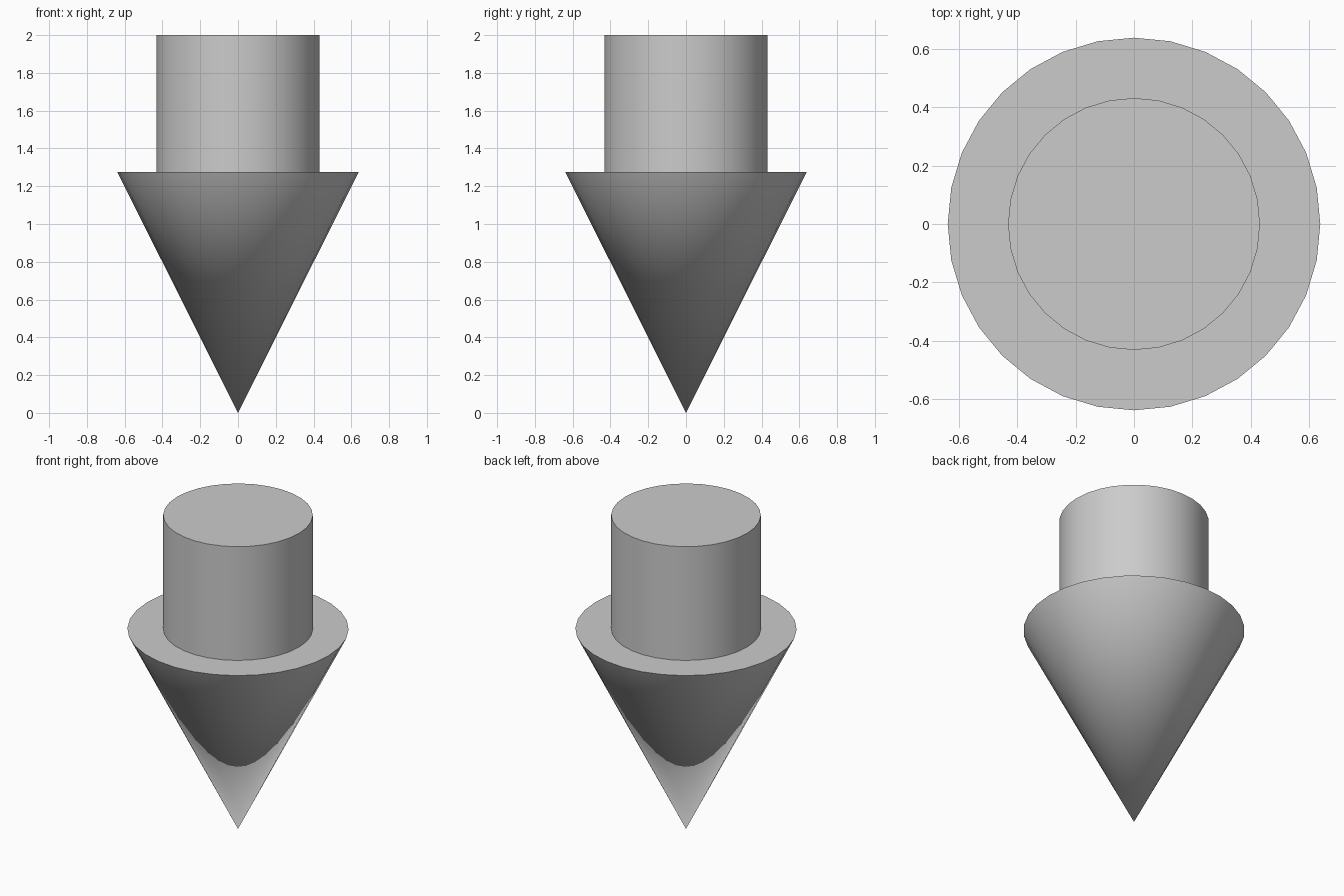
import bpy
import math

if "Cube" in bpy.data.objects:
    bpy.data.objects.remove(bpy.data.objects["Cube"])

SIDES = 32
SHOULDER_Z = 1.275
TOP_Z = 2.0


def finish(name):
    obj = bpy.context.object
    obj.name = name
    bpy.ops.object.shade_smooth_by_angle(angle=math.radians(30))
    return obj


# Pointed head: cone with its tip on the ground
bpy.ops.mesh.primitive_cone_add(
    vertices=SIDES, radius1=0.0, radius2=0.639, depth=SHOULDER_Z,
    location=(0, 0, SHOULDER_Z / 2))
finish("arrow_head")

# Round shaft standing on the flat face of the cone
bpy.ops.mesh.primitive_cylinder_add(
    vertices=SIDES, radius=0.432, depth=TOP_Z - SHOULDER_Z,
    location=(0, 0, (TOP_Z + SHOULDER_Z) / 2))
finish("arrow_shaft")
